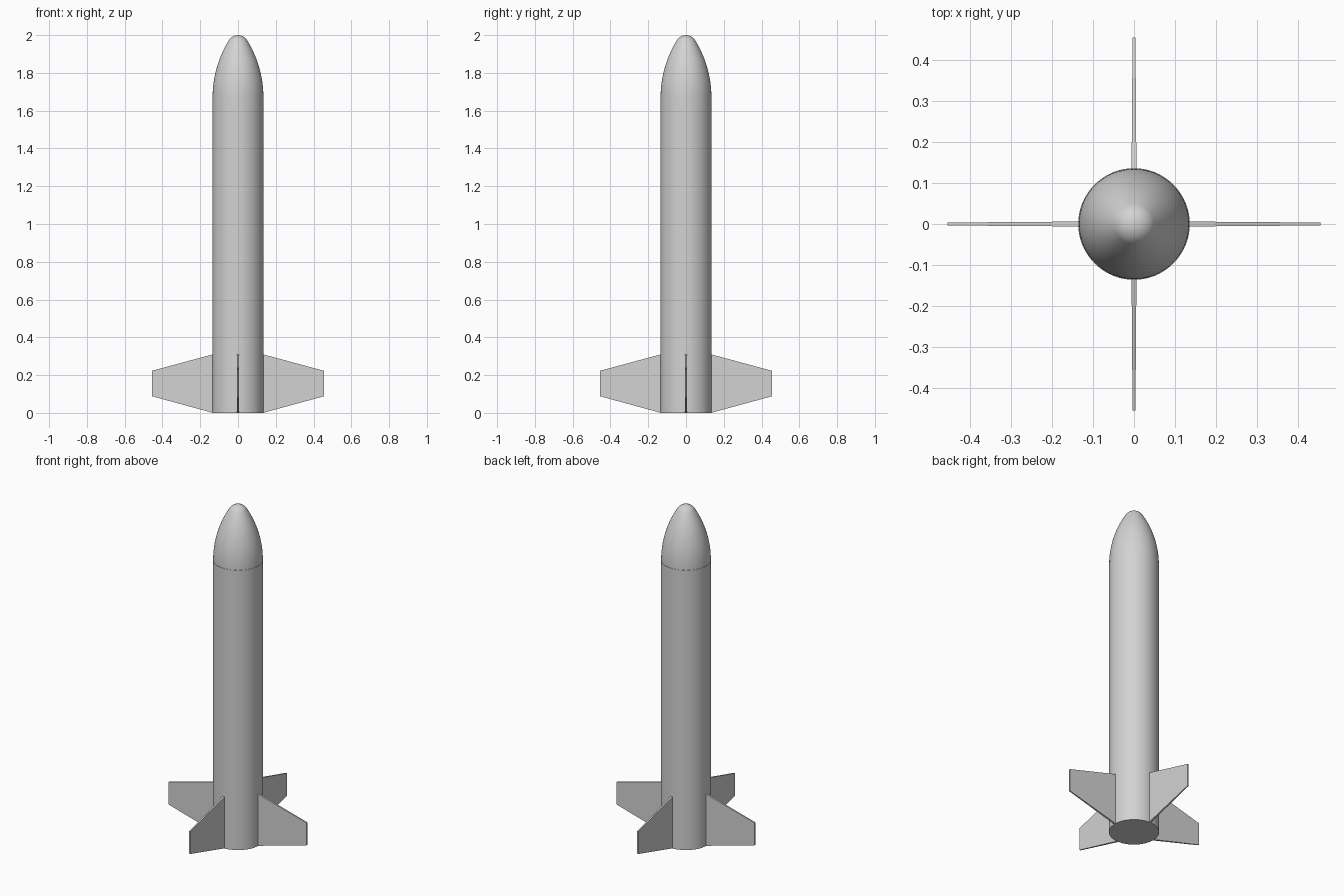
import bpy, bmesh, math
from mathutils import Matrix

if "Cube" in bpy.data.objects:
    bpy.data.objects.remove(bpy.data.objects["Cube"])

SEGMENTS = 96
BODY_R, BODY_TOP = 0.136, 1.67

grey = bpy.data.materials.new("light grey")
grey.diffuse_color = (0.65, 0.65, 0.65, 1)
grey.use_nodes = True
grey.node_tree.nodes["Principled BSDF"].inputs["Base Color"].default_value = grey.diffuse_color


def add_object(name, bm):
    bmesh.ops.recalc_face_normals(bm, faces=bm.faces)
    mesh = bpy.data.meshes.new(name)
    bm.to_mesh(mesh)
    bm.free()
    mesh.materials.append(grey)
    obj = bpy.data.objects.new(name, mesh)
    bpy.context.collection.objects.link(obj)
    return obj


def smooth(obj):
    bpy.ops.object.select_all(action='DESELECT')
    obj.select_set(True)
    bpy.context.view_layer.objects.active = obj
    bpy.ops.object.shade_smooth_by_angle(angle=math.radians(30))


def lathe(name, profile):
    """Spin an (r, z) profile around the z axis."""
    bm = bmesh.new()
    verts = [bm.verts.new((r, 0, z)) for r, z in profile]
    edges = [bm.edges.new(pair) for pair in zip(verts, verts[1:])]
    bmesh.ops.spin(bm, geom=verts + edges, cent=(0, 0, 0), axis=(0, 0, 1),
                   angle=2 * math.pi, steps=SEGMENTS)
    bmesh.ops.remove_doubles(bm, verts=bm.verts, dist=1e-5)
    obj = add_object(name, bm)
    smooth(obj)
    return obj


# Body tube with flat base
lathe("body_tube", [(0, 0), (BODY_R, 0), (BODY_R, BODY_TOP), (0, BODY_TOP)])

# Nose cone: ogive with a tangent spherical tip
nose_r, ogive_len, blend = 0.1345, 0.37, 0.302
rho = (nose_r ** 2 + ogive_len ** 2) / (2 * nose_r)
profile = []
for i in range(21):
    h = blend * i / 20
    profile.append((math.sqrt(rho ** 2 - h ** 2) + nose_r - rho, BODY_TOP + h))
slope = math.asin(blend / rho)
tip_r = profile[-1][0] / math.cos(slope)
centre = 2.0 - tip_r
for i in range(1, 9):
    a = slope + (math.pi / 2 - slope) * i / 8
    profile.append((tip_r * math.cos(a) if i < 8 else 0, centre + tip_r * math.sin(a)))
lathe("nose_cone", profile)

# Four tapered fins
outline = [(0.132, 0.0, 0.006), (0.455, 0.088, 0.0035),
           (0.455, 0.223, 0.0035), (0.132, 0.31, 0.006)]  # x, z, half thickness
for k in range(4):
    bm = bmesh.new()
    near = [bm.verts.new((x, -t, z)) for x, z, t in outline]
    far = [bm.verts.new((x, t, z)) for x, z, t in outline]
    bm.faces.new(near)
    bm.faces.new(far[::-1])
    for i in range(4):
        j = (i + 1) % 4
        bm.faces.new((near[i], far[i], far[j], near[j]))
    bm.transform(Matrix.Rotation(k * math.pi / 2, 4, 'Z'))
    add_object(f"fin_{k + 1}", bm)
